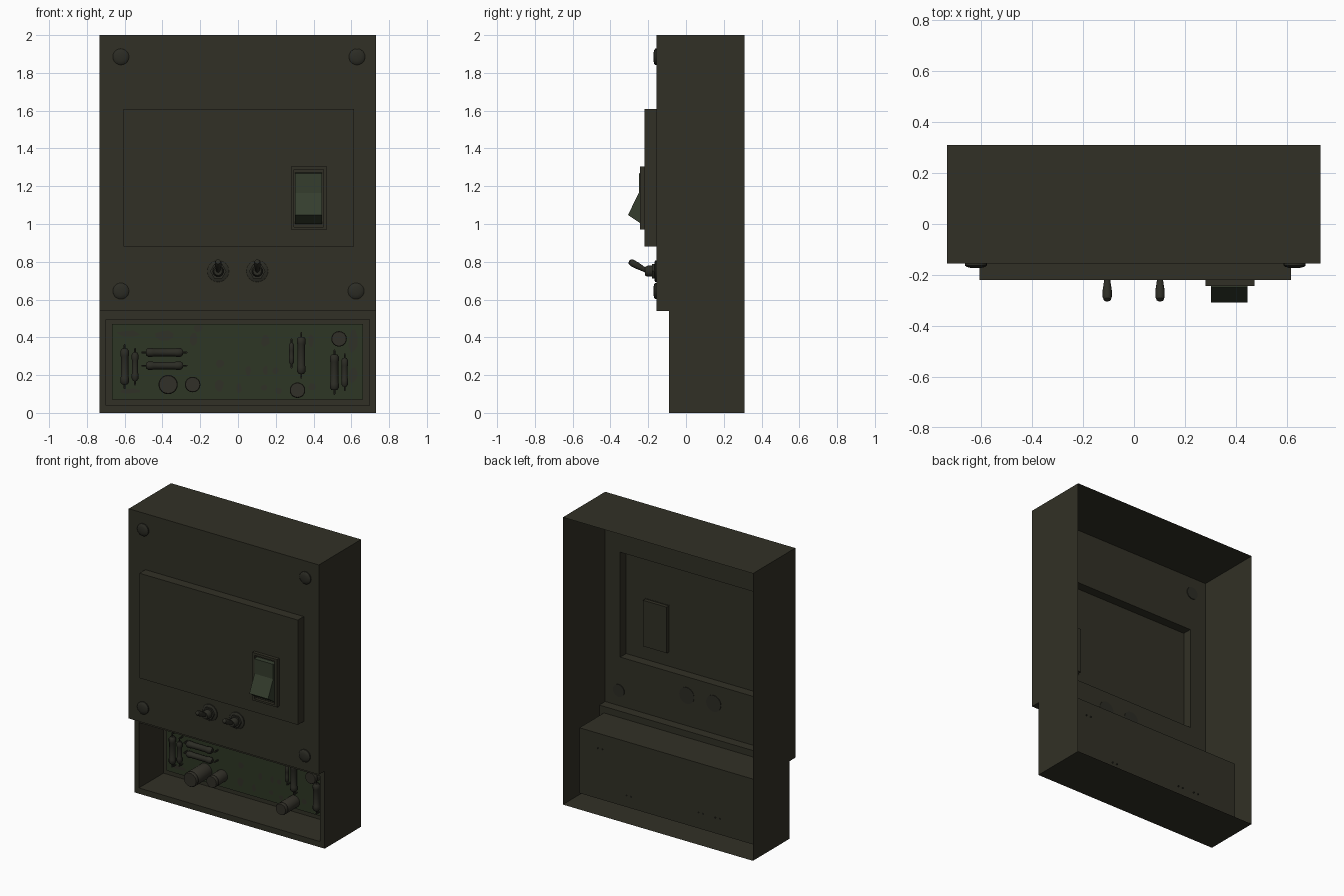
import bpy, bmesh, math, random
from mathutils import Vector, Matrix

if "Cube" in bpy.data.objects:
    bpy.data.objects.remove(bpy.data.objects["Cube"])

random.seed(4)

def material(name, rgb):
    m = bpy.data.materials.new(name)
    m.diffuse_color = (*rgb, 1)
    m.use_nodes = True
    m.node_tree.nodes["Principled BSDF"].inputs["Base Color"].default_value = m.diffuse_color
    return m

BODY = material("dark olive casing", (0.031, 0.030, 0.019))
BOARD = material("board green", (0.027, 0.037, 0.018))
PATCH = material("board brown", (0.030, 0.031, 0.020))
ROCKER = material("switch green", (0.035, 0.047, 0.027))
METAL = material("dark metal", (0.025, 0.025, 0.018))
PART = material("component brown", (0.031, 0.029, 0.021))

def finish(name, bm, mat, smooth=False):
    me = bpy.data.meshes.new(name)
    bm.to_mesh(me)
    bm.free()
    me.materials.append(mat)
    ob = bpy.data.objects.new(name, me)
    bpy.context.collection.objects.link(ob)
    if smooth:
        bpy.ops.object.select_all(action='DESELECT')
        ob.select_set(True)
        bpy.context.view_layer.objects.active = ob
        bpy.ops.object.shade_smooth_by_angle(angle=math.radians(40))
    return ob

def add_box(bm, x0, x1, y0, y1, z0, z1):
    m = Matrix.Translation(((x0 + x1) / 2, (y0 + y1) / 2, (z0 + z1) / 2)) @ \
        Matrix.Diagonal((x1 - x0, y1 - y0, z1 - z0, 1))
    bmesh.ops.create_cube(bm, size=1, matrix=m)

def add_lathe(bm, profile, origin, direction, n=16):
    """Spin (radius, distance) pairs round an axis and cap both ends."""
    rot = Vector(direction).to_track_quat('Z', 'Y').to_matrix()
    rings = []
    for r, t in profile:
        rings.append([bm.verts.new(Vector(origin) + rot @ Vector(
            (r * math.cos(2 * math.pi * i / n), r * math.sin(2 * math.pi * i / n), t)))
            for i in range(n)])
    for a, b in zip(rings, rings[1:]):
        for i in range(n):
            j = (i + 1) % n
            bm.faces.new((a[i], a[j], b[j], b[i]))
    bm.faces.new(rings[0][::-1])
    bm.faces.new(rings[-1])

def add_loft(bm, rects, cap=True):
    """Join rectangles (x0, x1, z0, z1, y) one after another."""
    loops = [[bm.verts.new(p) for p in ((x0, y, z0), (x1, y, z0), (x1, y, z1), (x0, y, z1))]
             for x0, x1, z0, z1, y in rects]
    for a, b in zip(loops, loops[1:]):
        for i in range(4):
            j = (i + 1) % 4
            bm.faces.new((a[i], a[j], b[j], b[i]))
    if cap:
        bm.faces.new(loops[-1])

# casing: thin open-backed shell with raised panel and component recess
L, R, BACK, UP, LOW, STEP = -0.733, 0.731, 0.31, -0.155, -0.09, 0.54
bm = bmesh.new()
add_loft(bm, [(L, R, STEP, 2, UP), (-0.605, 0.615, 0.88, 1.61, UP),
              (-0.605, 0.615, 0.88, 1.61, -0.22)])
add_loft(bm, [(L, R, 0, STEP, LOW), (-0.70, 0.695, 0.04, 0.495, LOW),
              (-0.70, 0.695, 0.04, 0.495, 0.18)])
side = [(BACK, 0), (BACK, 2), (UP, 2), (UP, STEP), (LOW, STEP), (LOW, 0)]
for x in (L, R):
    bm.faces.new([bm.verts.new((x, y, z)) for y, z in side])
for a, b in ((1, 2), (3, 4), (5, 0)):
    (ya, za), (yb, zb) = side[a], side[b]
    bm.faces.new([bm.verts.new(p) for p in ((L, ya, za), (R, ya, za), (R, yb, zb), (L, yb, zb))])
bmesh.ops.remove_doubles(bm, verts=bm.verts, dist=0.0005)
bmesh.ops.recalc_face_normals(bm, faces=bm.faces)
bm.faces.ensure_lookup_table()
top = max(bm.faces, key=lambda f: f.calc_center_median().z)
if top.normal.z < 0:
    bmesh.ops.reverse_faces(bm, faces=bm.faces)
finish("casing", bm, BODY)

# domed corner screws
bm = bmesh.new()
for x, z in ((-0.62, 1.885), (0.63, 1.885), (-0.62, 0.645), (0.625, 0.645)):
    add_lathe(bm, [(0.043, -0.005), (0.043, 0.008), (0.037, 0.013), (0.022, 0.017), (0.006, 0.018)],
              (x, UP, z), (0, -1, 0), 20)
finish("corner_screws", bm, METAL, True)

# rocker switch: bezel, rear housing and angled paddle
bm = bmesh.new()
add_loft(bm, [(0.28, 0.472, 0.972, 1.305, -0.218), (0.28, 0.472, 0.972, 1.305, -0.243),
              (0.297, 0.452, 0.985, 1.288, -0.243), (0.297, 0.452, 0.985, 1.288, -0.223)])
bmesh.ops.recalc_face_normals(bm, faces=bm.faces)
add_box(bm, 0.285, 0.467, -0.2195, -0.195, 0.98, 1.30)
finish("rocker_bezel", bm, BODY)

bm = bmesh.new()
prof = [(-0.222, 1.272), (-0.25, 1.268), (-0.25, 1.165), (-0.307, 1.048), (-0.235, 1.0), (-0.222, 1.0)]
ends = [[bm.verts.new((x, y, z)) for y, z in prof] for x in (0.302, 0.446)]
for i in range(len(prof)):
    j = (i + 1) % len(prof)
    bm.faces.new((ends[0][i], ends[0][j], ends[1][j], ends[1][i]))
for e in ends:
    bm.faces.new(e)
bmesh.ops.recalc_face_normals(bm, faces=bm.faces)
finish("rocker_paddle", bm, ROCKER)

# toggle switches: washer, hex nut, bushing and tilted lever
for name, x in (("left_toggle", -0.105), ("right_toggle", 0.102)):
    bm = bmesh.new()
    add_lathe(bm, [(0.057, -0.003), (0.057, 0.007), (0.052, 0.011)], (x, UP, 0.75), (0, -1, 0), 24)
    add_lathe(bm, [(0.043, 0.01), (0.043, 0.024)], (x, UP, 0.75), (0, -1, 0), 6)
    add_lathe(bm, [(0.029, 0.02), (0.029, 0.05), (0.022, 0.062)], (x, UP, 0.75), (0, -1, 0))
    add_lathe(bm, [(0.011, 0), (0.012, 0.035), (0.018, 0.08), (0.018, 0.11),
                   (0.014, 0.122), (0.005, 0.127)], (x, -0.19, 0.742), (0, -0.875, 0.48), 12)
    finish(name, bm, METAL, True)

# circuit board in the recess
bm = bmesh.new()
add_box(bm, -0.668, 0.662, 0.17, 0.1795, 0.07, 0.47)
finish("circuit_board", bm, BOARD)

# painted patches on the board
bm = bmesh.new()
def patch(x, z, w, h):
    pts = []
    for i in range(8):
        a = 2 * math.pi * (i + 0.5) / 8
        k = random.uniform(0.42, 0.6)
        pts.append(bm.verts.new((x + w * k * math.cos(a), 0.168, z + h * k * math.sin(a))))
    bm.faces.new(pts)
for z in (0.13, 0.24, 0.37):
    for x in (-0.22, -0.09, 0.0, 0.07, 0.14, 0.2, 0.4):
        if random.random() < 0.75:
            patch(x + random.uniform(-.015, .015), z + random.uniform(-.02, .02),
                  random.uniform(.025, .05), random.uniform(.025, .07))
for p in ((-0.58, 0.42, 0.12, 0.03), (-0.39, 0.41, 0.1, 0.05), (-0.21, 0.45, 0.05, 0.04),
          (0.61, 0.38, 0.05, 0.12), (0.61, 0.2, 0.05, 0.08), (-0.57, 0.115, 0.1, 0.025)):
    patch(*p)
finish("board_patches", bm, PATCH)

# resistors: (x, z, half length, radius, lies along x)
RES = [(-0.60, 0.245, 0.095, 0.023, 0), (-0.545, 0.245, 0.075, 0.018, 0),
       (-0.39, 0.32, 0.098, 0.023, 1), (-0.39, 0.25, 0.098, 0.022, 1),
       (0.283, 0.315, 0.055, 0.014, 0), (0.335, 0.305, 0.098, 0.023, 0),
       (0.51, 0.215, 0.095, 0.024, 0), (0.565, 0.215, 0.075, 0.018, 0)]
bodies, wires = bmesh.new(), bmesh.new()
for x, z, h, r, flat in RES:
    d = Vector((1, 0, 0)) if flat else Vector((0, 0, 1))
    c = Vector((x, 0.135, z))
    add_lathe(bodies, [(r * .6, -h), (r, -h + .012), (r, -h + .035), (r * .88, -h + .042),
                       (r * .88, h - .042), (r, h - .035), (r, h - .012), (r * .6, h)], c, d, 12)
    e = h + 0.02
    add_lathe(wires, [(0.005, -e), (0.005, e)], c, d, 6)
    for s in (-1, 1):
        add_lathe(wires, [(0.005, -0.004), (0.005, 0.04)], c + d * e * s, (0, 1, 0), 6)
finish("resistors", bodies, METAL, True)

# capacitors standing out from the board, with pins through the back
caps = bmesh.new()
for x, z, r, y in ((-0.37, 0.15, 0.051, 0.0), (-0.24, 0.15, 0.041, 0.05),
                   (0.315, 0.12, 0.041, 0.02), (0.535, 0.392, 0.041, 0.03)):
    n = 0.172 - y
    add_lathe(caps, [(r, 0), (r, n - .035), (r * .9, n - .028), (r, n - .02),
                     (r, n - .006), (r * .92, n)], (x, 0.172, z), (0, -1, 0), 24)
    for s in (-0.018, 0.018):
        add_lathe(wires, [(0.005, 0), (0.005, 0.015)], (x + s, 0.172, z), (0, 1, 0), 6)
finish("capacitors", caps, PART, True)
finish("component_leads", wires, METAL)
